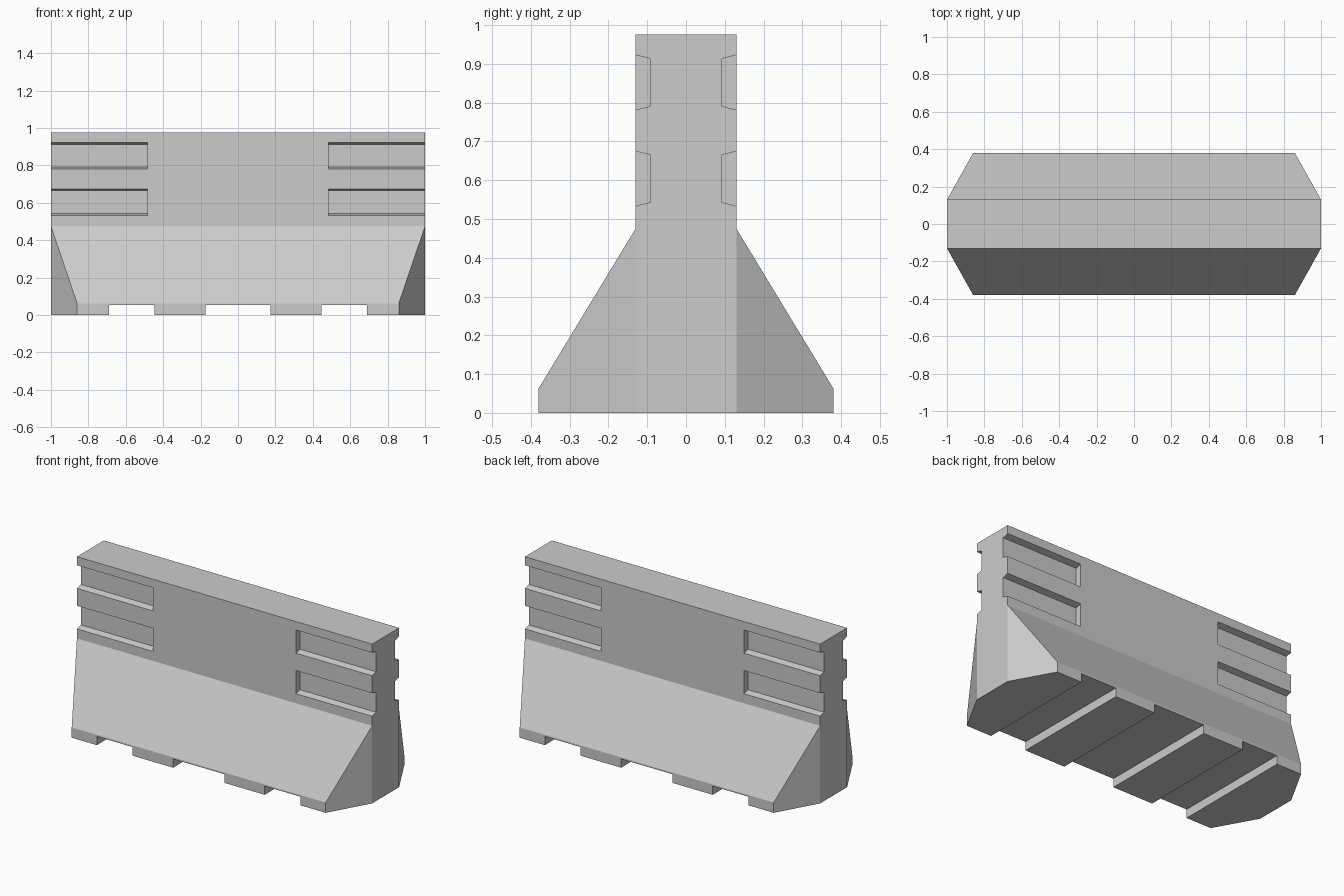
import bpy, bmesh

if "Cube" in bpy.data.objects:
    bpy.data.objects.remove(bpy.data.objects["Cube"])

END, TOP_Y, BASE_Y, CHAMFER = 1.0, 0.13, 0.38, 0.14


def mesh_object(name, bm):
    bmesh.ops.recalc_face_normals(bm, faces=bm.faces)
    mesh = bpy.data.meshes.new(name)
    bm.to_mesh(mesh)
    bm.free()
    obj = bpy.data.objects.new(name, mesh)
    bpy.context.scene.collection.objects.link(obj)
    return obj


def sweep(bm, section, left, right, caps):
    """Join two copies of a y-z section along x; caps list the end faces."""
    a = [bm.verts.new((left(y), y, z)) for y, z in section]
    b = [bm.verts.new((right(y), y, z)) for y, z in section]
    n = len(section)
    for i in range(n):
        j = (i + 1) % n
        bm.faces.new((a[i], a[j], b[j], b[i]))
    for ring in (a, b):
        for cap in caps:
            bm.faces.new([ring[i] for i in cap])


# Barrier body: splayed foot, upright wall, ends tapered in plan
half = [(TOP_Y, 0), (BASE_Y, 0), (BASE_Y, 0.063), (TOP_Y, 0.475), (TOP_Y, 0.975)]
section = [(-y, z) for y, z in half] + half[::-1]


def end_x(y):
    return END - (abs(y) - TOP_Y) * CHAMFER / (BASE_Y - TOP_Y)


bm = bmesh.new()
sweep(bm, section, lambda y: -end_x(y), end_x,
      [(0, 1, 2, 3), (6, 7, 8, 9), (0, 3, 4, 5, 6, 9)])
barrier = mesh_object("barrier_body", bm)

# Cutter for the drain notches and the side recesses
bm = bmesh.new()


def cut(points, x0, x1):
    sweep(bm, points, lambda y: x0, lambda y: x1, [range(len(points))])


for x0, x1 in ((-0.69, -0.447), (-0.173, 0.173), (0.447, 0.69)):
    cut([(-0.5, -0.1), (0.5, -0.1), (0.5, 0.053), (-0.5, 0.053)], x0, x1)

for side in (-1, 1):
    for low, high in ((0.533, 0.675), (0.781, 0.923)):
        points = [(side * 0.17, low - 0.01), (side * 0.092, low + 0.01),
                  (side * 0.092, high - 0.01), (side * 0.17, high + 0.01)]
        for x0, x1 in ((-1.1, -0.485), (0.485, 1.1)):
            cut(points, x0, x1)
cutter = mesh_object("notch_cutter", bm)
cutter.hide_render = True

# Carve the body and discard the cutter
mod = barrier.modifiers.new("notches", 'BOOLEAN')
mod.operation = 'DIFFERENCE'
mod.solver = 'EXACT'
mod.object = cutter
bpy.context.view_layer.objects.active = barrier
bpy.ops.object.modifier_apply(modifier=mod.name)
bpy.data.objects.remove(cutter)
